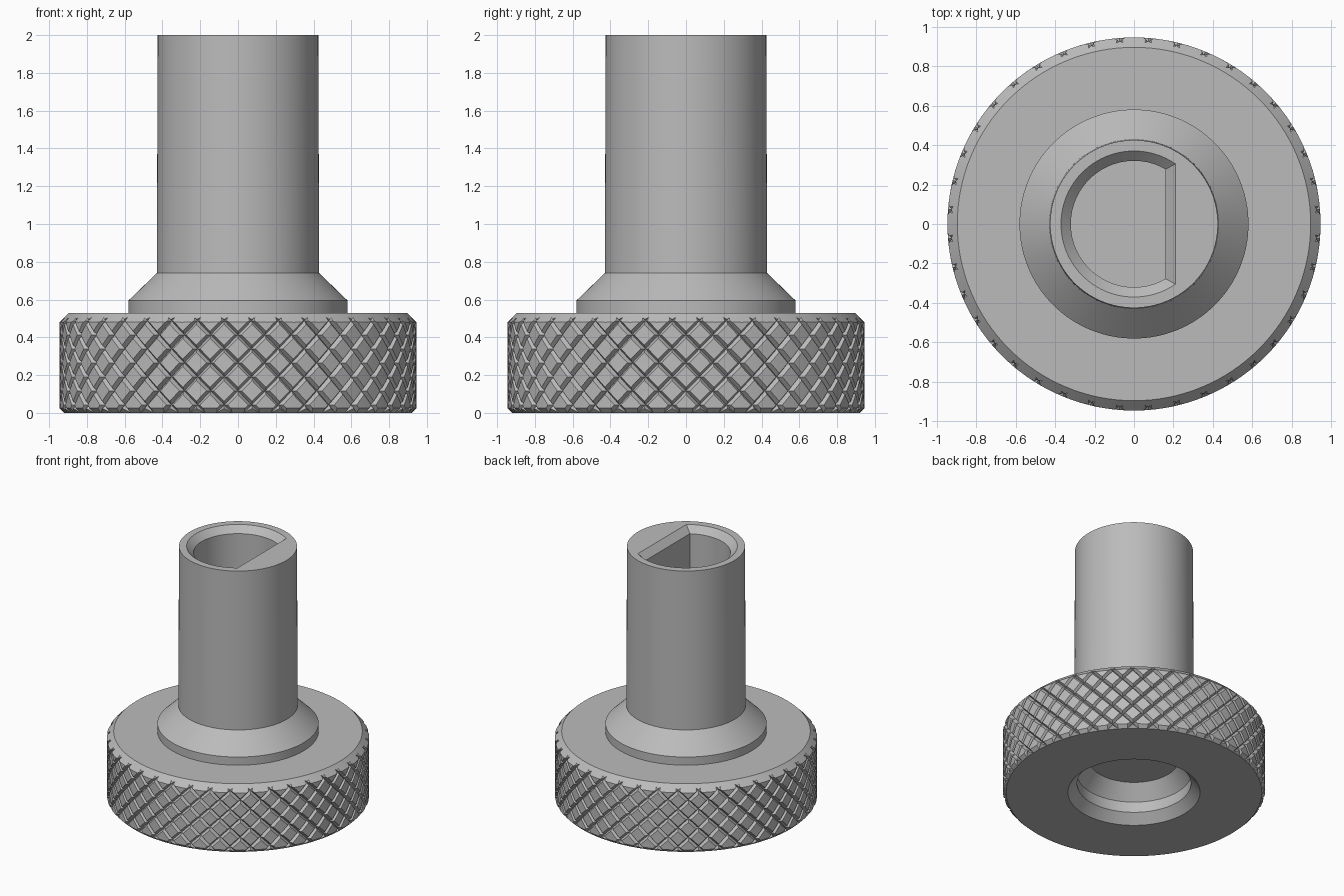
import bpy, bmesh, math

if "Cube" in bpy.data.objects:
    bpy.data.objects.remove(bpy.data.objects["Cube"])

metal = bpy.data.materials.new("satin grey")
metal.diffuse_color = (0.5, 0.5, 0.5, 1)
metal.use_nodes = True
metal.node_tree.nodes["Principled BSDF"].inputs["Base Color"].default_value = metal.diffuse_color


def finish(bm, name):
    bmesh.ops.recalc_face_normals(bm, faces=bm.faces)
    me = bpy.data.meshes.new(name)
    bm.to_mesh(me)
    bm.free()
    me.materials.append(metal)
    ob = bpy.data.objects.new(name, me)
    bpy.context.collection.objects.link(ob)
    return ob


def revolve(profile, name, seg=128):
    bm = bmesh.new()
    vs = [bm.verts.new((r, 0, z)) for r, z in profile]
    edges = [bm.edges.new(p) for p in zip(vs, vs[1:])]
    bmesh.ops.spin(bm, geom=vs + edges, cent=(0, 0, 0), axis=(0, 0, 1),
                   angle=2 * math.pi, steps=seg, use_duplicate=False)
    bmesh.ops.remove_doubles(bm, verts=bm.verts, dist=1e-5)
    return finish(bm, name)


def boolean(ob, cutter, op):
    m = ob.modifiers.new(op.lower(), 'BOOLEAN')
    m.operation, m.solver, m.object = op, 'EXACT', cutter
    bpy.context.view_layer.objects.active = ob
    bpy.ops.object.modifier_apply(modifier=m.name)
    bpy.data.objects.remove(cutter)


# Knurled sleeve: two families of 45 degree V grooves wound round a cylinder
def knurl_sleeve(R=0.945, count=40, depth=0.025, half=0.13, z0=0.265, rows=7):
    steps = (0, half, 0.5, 1 - half)
    pitch = 2 * math.pi / count
    n = count * 4
    bm = bmesh.new()
    grid = {}

    def vert(i, j):
        turn = i // n
        i, j = i - turn * n, j - turn * n
        if (i, j) not in grid:
            s, t = i // 4 + steps[i % 4], j // 4 + steps[j % 4]
            r = R - (depth if i % 4 == 0 or j % 4 == 0 else 0)
            a = (s + t) / 2 * pitch
            grid[i, j] = bm.verts.new((r * math.cos(a), r * math.sin(a),
                                       z0 + (s - t) / 2 * pitch * R))
        return grid[i, j]

    for a in range(count):
        for k in range(-rows, rows):
            for di in range(4):
                for dj in range(4):
                    i, j = 4 * a + di, 4 * (a - k) + dj
                    q = [vert(i, j), vert(i + 1, j), vert(i + 1, j + 1), vert(i, j + 1)]
                    # the split follows the valley where grooves cross
                    if (di in (0, 3)) and (dj in (0, 3)) and di != dj:
                        q = q[1:] + q[:1]
                    bm.faces.new((q[0], q[1], q[2]))
                    bm.faces.new((q[0], q[2], q[3]))
    # trim level, extend past the body at both ends and cap
    for z, up, far in ((-0.08, -1, -0.2), (0.6, 1, 2.3)):
        bmesh.ops.bisect_plane(bm, geom=bm.verts[:] + bm.edges[:] + bm.faces[:], dist=1e-6,
                               plane_co=(0, 0, z), plane_no=(0, 0, up), clear_outer=True)
        rim = [e for e in bm.edges if e.is_boundary and all(abs(v.co.z - z) < 1e-4 for v in e.verts)]
        new = bmesh.ops.extrude_edge_only(bm, edges=rim)["geom"]
        for v in new:
            if isinstance(v, bmesh.types.BMVert):
                v.co.z = far
        bmesh.ops.holes_fill(bm, edges=[e for e in new if isinstance(e, bmesh.types.BMEdge)
                                        and e.is_boundary], sides=0)
    return finish(bm, "knurl_sleeve")


# D-shaped socket: round with one flat side, flared at the mouth
def d_socket(levels, arc=80):
    bm = bmesh.new()
    rings = []
    for r, flat, z in levels:
        a0 = math.acos(flat / r)
        angs = [a0 + (2 * math.pi - 2 * a0) * i / arc for i in range(arc + 1)]
        rings.append([bm.verts.new((r * math.cos(a), r * math.sin(a), z)) for a in angs])
    for lo, hi in zip(rings, rings[1:]):
        for i in range(arc + 1):
            k = (i + 1) % (arc + 1)
            bm.faces.new((lo[i], lo[k], hi[k], hi[i]))
    bm.faces.new(rings[0])
    bm.faces.new(rings[-1])
    return finish(bm, "d_socket")


# Body: bottom recess, chamfered wheel, collar, cone and stem
knob = revolve([(0, 0.267), (0.32, 0.267), (0.41, 0.155), (0.41, 0.07), (0.476, 0),
                (0.92, 0), (0.955, 0.035), (0.955, 0.47), (0.895, 0.53),
                (0.58, 0.53), (0.58, 0.595), (0.43, 0.74), (0.425, 2), (0, 2)],
               "knurled_knob")
boolean(knob, knurl_sleeve(), 'INTERSECT')
boolean(knob, d_socket([(0.32, 0.16, 0.8), (0.32, 0.16, 1.95),
                        (0.37, 0.21, 2.0), (0.38, 0.22, 2.01)]), 'DIFFERENCE')

bpy.context.view_layer.objects.active = knob
knob.select_set(True)
bpy.ops.object.shade_smooth_by_angle(angle=math.radians(20))
